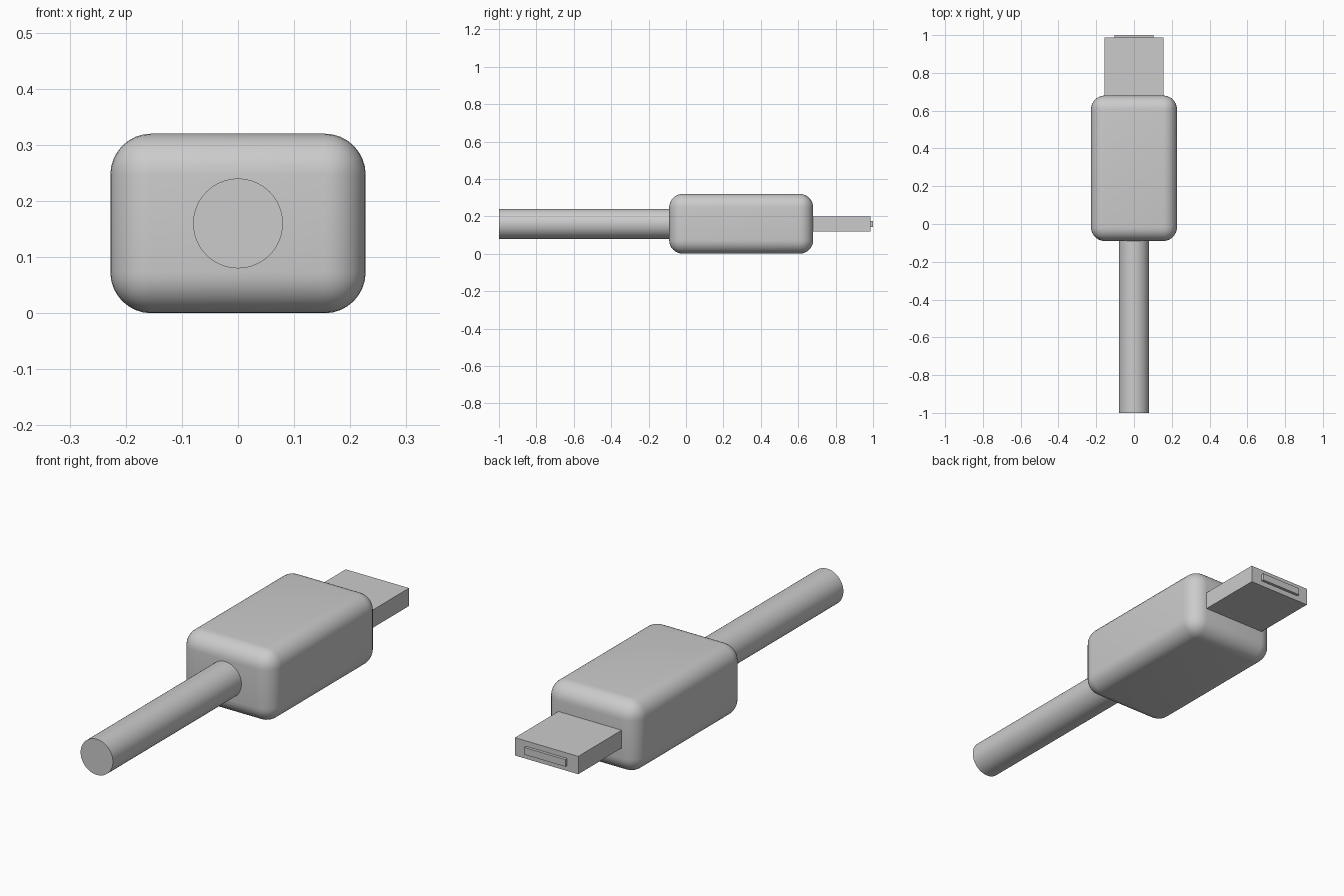
import bpy
import math

cube = bpy.data.objects.get("Cube")
if cube:
    bpy.data.objects.remove(cube, do_unlink=True)

grey = bpy.data.materials.new("light grey")
grey.use_nodes = True
colour = (0.6, 0.6, 0.6, 1)
grey.diffuse_color = colour
grey.node_tree.nodes["Principled BSDF"].inputs["Base Color"].default_value = colour

MID_Z = 0.16  # shared centre line of all parts


def finish(name):
    obj = bpy.context.object
    obj.name = obj.data.name = name
    obj.data.materials.append(grey)
    return obj


def box(name, width, height, y0, y1):
    bpy.ops.mesh.primitive_cube_add(size=1, location=(0, (y0 + y1) / 2, MID_Z))
    obj = finish(name)
    obj.scale = (width, y1 - y0, height)
    bpy.ops.object.transform_apply(location=False, rotation=False, scale=True)
    return obj


# Rounded grip
body = box("plug_body", 0.455, 0.32, -0.09, 0.68)
bevel = body.modifiers.new("rounding", "BEVEL")
bevel.width = 0.073
bevel.segments = 8
bevel.limit_method = 'NONE'
bpy.ops.object.modifier_apply(modifier=bevel.name)
bpy.ops.object.shade_smooth_by_angle(angle=math.radians(30))

# Flat connector and the small tongue on its end
box("connector", 0.314, 0.08, 0.66, 0.987)
box("connector_tongue", 0.204, 0.032, 0.97, 1.0)

# Cable
bpy.ops.mesh.primitive_cylinder_add(
    vertices=64, radius=0.08, depth=0.95,
    location=(0, -0.525, MID_Z), rotation=(math.pi / 2, 0, 0))
finish("cable")
bpy.ops.object.shade_smooth_by_angle(angle=math.radians(30))
